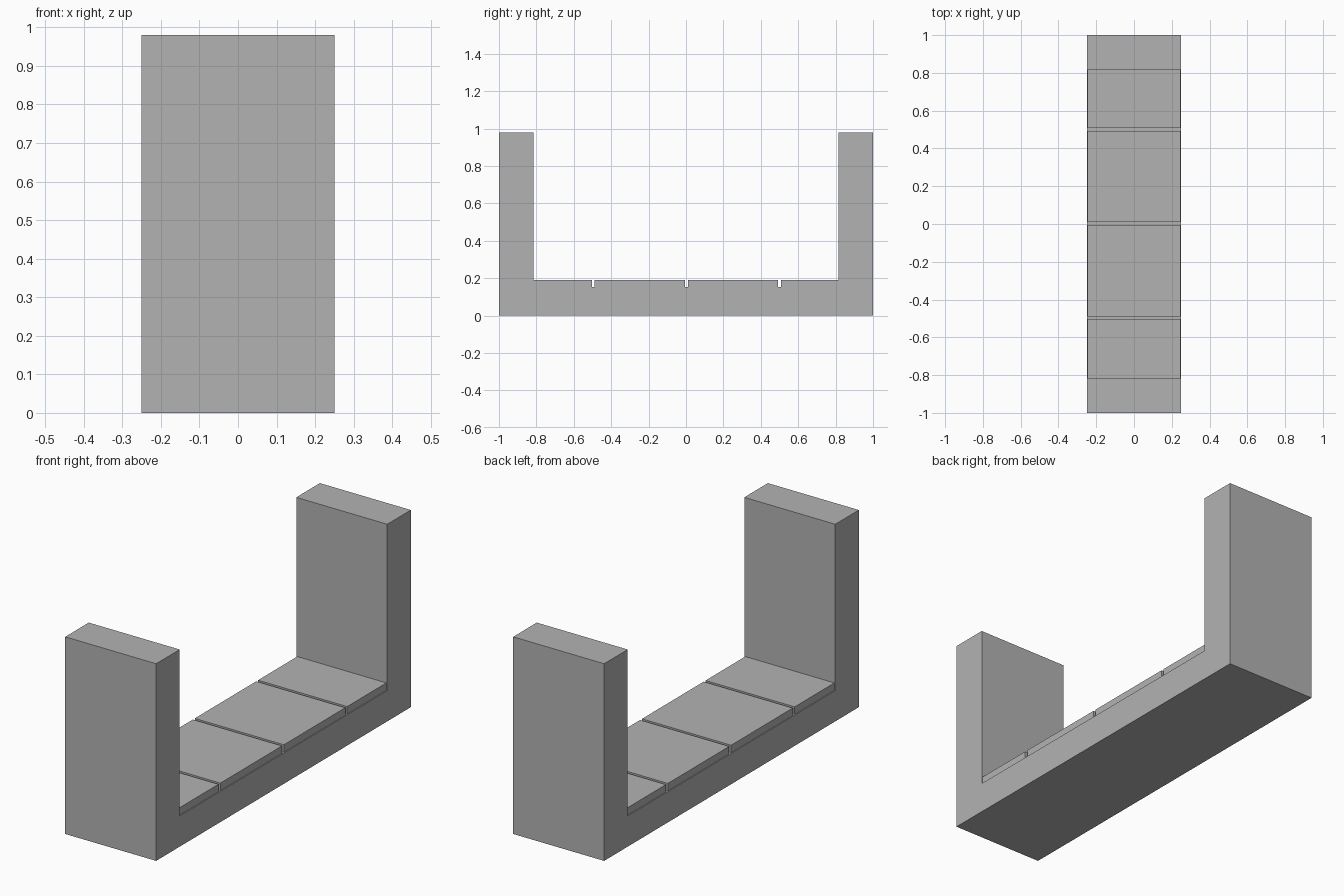
import bpy
import bmesh

cube = bpy.data.objects.get("Cube")
if cube:
    bpy.data.objects.remove(cube, do_unlink=True)

grey = bpy.data.materials.new("plain_grey")
grey.use_nodes = True
colour = (0.45, 0.45, 0.45, 1)
grey.diffuse_color = colour
grey.node_tree.nodes["Principled BSDF"].inputs["Base Color"].default_value = colour


def extrude_profile(name, points, half_width):
    """Extrude a (y, z) outline symmetrically along x."""
    bm = bmesh.new()
    face = bm.faces.new([bm.verts.new((-half_width, y, z)) for y, z in points])
    result = bmesh.ops.extrude_face_region(bm, geom=[face])
    moved = [v for v in result["geom"] if isinstance(v, bmesh.types.BMVert)]
    bmesh.ops.translate(bm, verts=moved, vec=(2 * half_width, 0, 0))
    bmesh.ops.recalc_face_normals(bm, faces=bm.faces)
    mesh = bpy.data.meshes.new(name)
    bm.to_mesh(mesh)
    bm.free()
    mesh.materials.append(grey)
    obj = bpy.data.objects.new(name, mesh)
    bpy.context.collection.objects.link(obj)
    return obj


HEIGHT, FLOOR, SLAB_TOP, WALL = 0.98, 0.153, 0.19, 0.815

# U-shaped body: floor with two end walls
half = [(1, 0), (1, HEIGHT), (WALL, HEIGHT), (WALL, FLOOR)]
extrude_profile("channel_body", half + [(-y, z) for y, z in reversed(half)], 0.25)

# Four floor slabs separated by narrow grooves
GAP = 0.015
grooves = [-0.496, 0.003, 0.5]
starts = [-WALL] + [g + GAP / 2 for g in grooves]
ends = [g - GAP / 2 for g in grooves] + [WALL]
for i, (a, b) in enumerate(zip(starts, ends), 1):
    extrude_profile(f"floor_slab_{i}",
                    [(a, FLOOR), (b, FLOOR), (b, SLAB_TOP), (a, SLAB_TOP)], 0.245)
